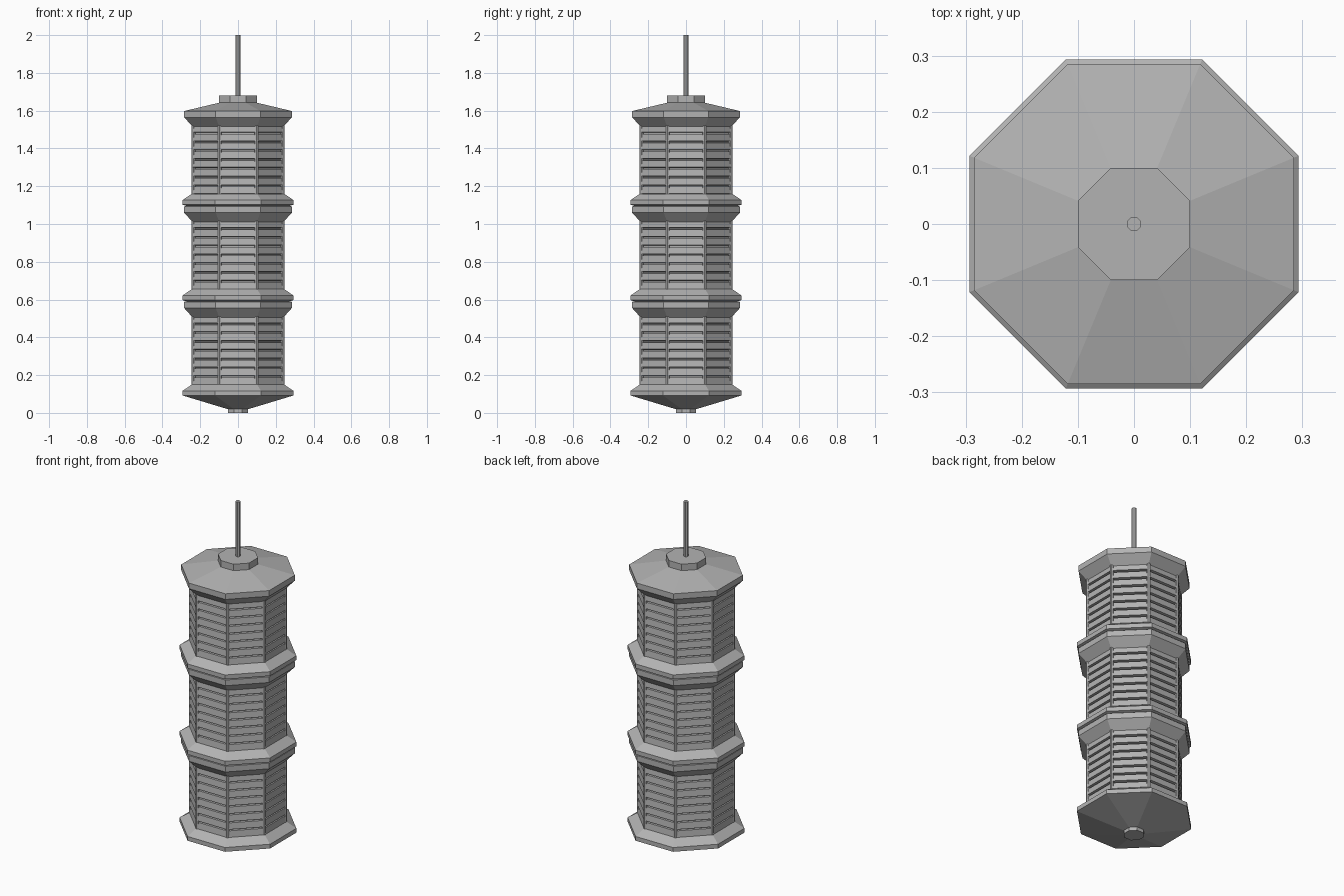
import bpy, bmesh
from math import pi, cos, sin

cube = bpy.data.objects.get("Cube")
if cube:
    bpy.data.objects.remove(cube, do_unlink=True)

grey = bpy.data.materials.new("stone grey")
grey.use_nodes = True
colour = (0.45, 0.45, 0.45, 1)
grey.diffuse_color = colour
grey.node_tree.nodes["Principled BSDF"].inputs["Base Color"].default_value = colour

SIDES = 8
CORNER = 1 / cos(pi / SIDES)  # flat-to-flat radius to corner radius


def turned(name, profile):
    """Closed octagonal solid from (flat radius, height) pairs, bottom to top."""
    bm = bmesh.new()
    rings = []
    for r, z in profile:
        angles = [2 * pi * (i + 0.5) / SIDES for i in range(SIDES)]
        rings.append([bm.verts.new((r * CORNER * cos(a), r * CORNER * sin(a), z))
                      for a in angles])
    for low, high in zip(rings, rings[1:]):
        for i in range(SIDES):
            j = (i + 1) % SIDES
            bm.faces.new((low[i], low[j], high[j], high[i]))
    bm.faces.new(rings[0][::-1])
    bm.faces.new(rings[-1])
    return finish(name, bm)


def finish(name, bm):
    mesh = bpy.data.meshes.new(name)
    bm.to_mesh(mesh)
    bm.free()
    mesh.materials.append(grey)
    obj = bpy.data.objects.new(name, mesh)
    bpy.context.collection.objects.link(obj)
    return obj


def corner_posts(name, bottom, top):
    """Slim posts standing on the eight corners."""
    bm = bmesh.new()
    for i in range(SIDES):
        a = 2 * pi * (i + 0.5) / SIDES
        r = 0.235 * CORNER
        post = bmesh.ops.create_cone(bm, cap_ends=True, segments=8, radius1=0.011,
                                     radius2=0.011, depth=top - bottom)
        bmesh.ops.translate(bm, verts=post["verts"],
                            vec=(r * cos(a), r * sin(a), (top + bottom) / 2))
    finish(name, bm)


PITCH = 0.505
SLATS = 8
for n, tier in enumerate(("lower", "middle", "upper")):
    z = n * PITCH
    # flared floor with a sloping skirt
    turned(tier + "_floor", [(0.055, z + 0.02), (0.293, z + 0.092),
                             (0.293, z + 0.117), (0.245, z + 0.15)])
    # louvred wall, each slat leaning out at its foot
    wall = []
    start, step = z + 0.148, 0.0465
    for s in range(SLATS):
        b = start + s * step
        wall += [(0.226, b), (0.244, b + 0.003), (0.240, b + step - 0.007),
                 (0.226, b + step - 0.006)]
    turned(tier + "_slats", wall)
    corner_posts(tier + "_posts", z + 0.14, z + 0.52)
    # roof with a flared eave
    turned(tier + "_roof", [(0.24, z + 0.505), (0.285, z + 0.555),
                            (0.285, z + 0.588), (0.10, z + 0.632)])

# foot, crown and mast
turned("foot", [(0.052, 0), (0.052, 0.03)])
turned("crown", [(0.10, 1.635), (0.10, 1.68)])
turned("mast", [(0.0125, 1.67), (0.0125, 2.0)])
